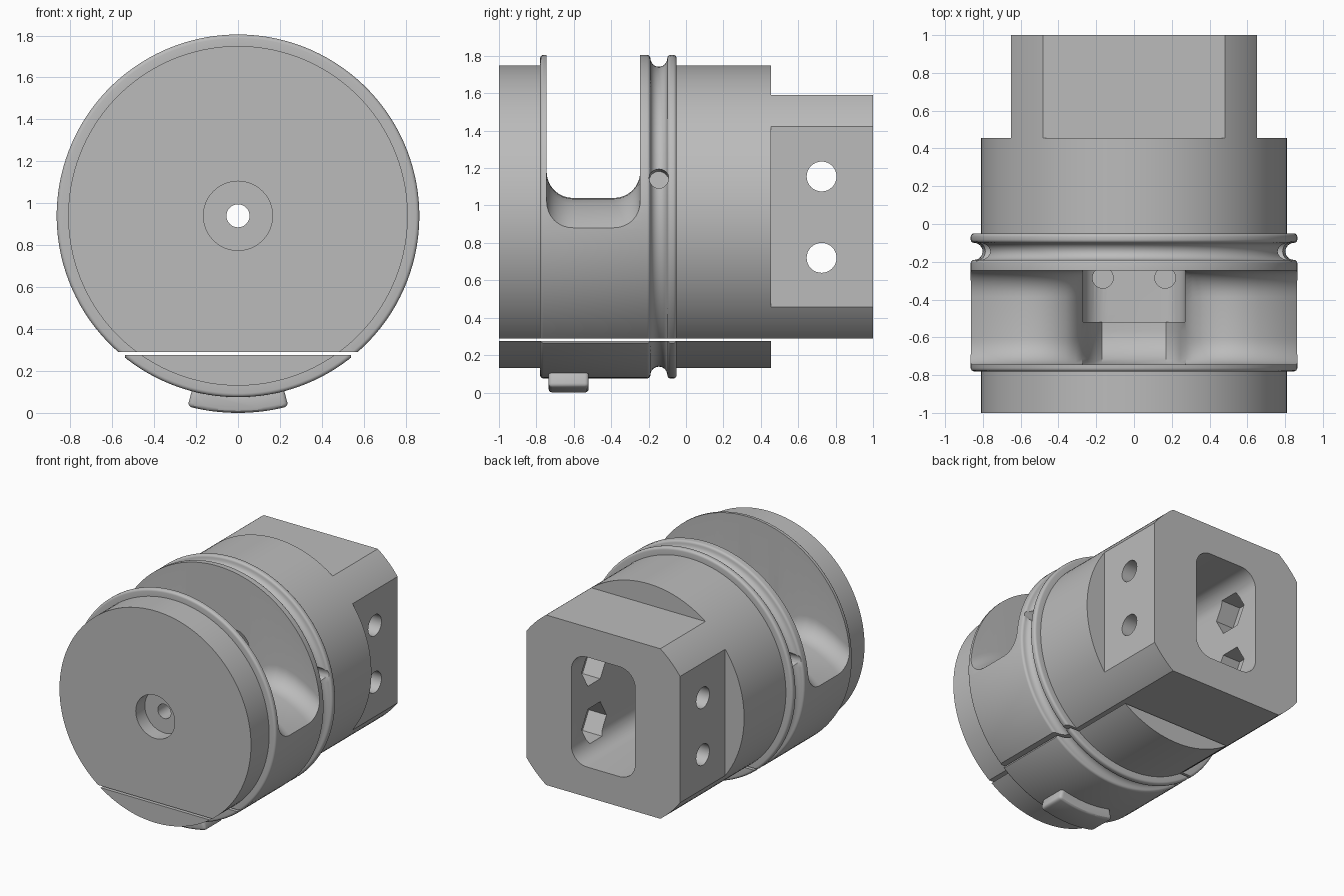
import bpy, bmesh, math
from mathutils import Vector

cube = bpy.data.objects.get("Cube")
if cube:
    bpy.data.objects.remove(cube, do_unlink=True)

AXIS_Z = 0.94          # height of the barrel's axis
grey = bpy.data.materials.new("machined grey")
grey.use_nodes = True
grey.diffuse_color = (0.5, 0.5, 0.5, 1)
grey.node_tree.nodes["Principled BSDF"].inputs["Base Color"].default_value = grey.diffuse_color


def finish(name, bm):
    bmesh.ops.recalc_face_normals(bm, faces=bm.faces)
    mesh = bpy.data.meshes.new(name)
    bm.to_mesh(mesh)
    bm.free()
    mesh.materials.append(grey)
    ob = bpy.data.objects.new(name, mesh)
    bpy.context.collection.objects.link(ob)
    return ob


def loft(name, rings):
    """Skin a list of closed rings and cap both ends."""
    bm = bmesh.new()
    loops = [[bm.verts.new(p) for p in ring] for ring in rings]
    for a, b in zip(loops, loops[1:]):
        for i in range(len(a)):
            j = (i + 1) % len(a)
            bm.faces.new((a[i], a[j], b[j], b[i]))
    bm.faces.new(loops[0])
    bm.faces.new(loops[-1])
    return finish(name, bm)


def along_y(name, outline, y0, y1):
    return loft(name, [[(x, y, z) for x, z in outline] for y in (y0, y1)])


def box(name, x0, x1, y0, y1, z0, z1):
    return along_y(name, [(x0, z0), (x1, z0), (x1, z1), (x0, z1)], y0, y1)


def rod(name, start, end, radius, sides=32):
    start, end = Vector(start), Vector(end)
    turn = (end - start).to_track_quat('Z', 'Y')
    ring = [turn @ Vector((radius * math.cos(t), radius * math.sin(t), 0))
            for t in (math.tau * i / sides for i in range(sides))]
    return loft(name, [[start + p for p in ring], [end + p for p in ring]])


def apply(ob, kind, **settings):
    mod = ob.modifiers.new(kind.lower(), kind)
    for key, value in settings.items():
        setattr(mod, key, value)
    bpy.context.view_layer.objects.active = ob
    bpy.ops.object.modifier_apply(modifier=mod.name)


def carve(ob, cutter, operation='DIFFERENCE'):
    apply(ob, 'BOOLEAN', object=cutter, operation=operation, solver='EXACT')
    bpy.data.objects.remove(cutter, do_unlink=True)


def smooth(ob):
    bpy.ops.object.select_all(action='DESELECT')
    ob.select_set(True)
    bpy.context.view_layer.objects.active = ob
    bpy.ops.object.shade_smooth_by_angle(angle=math.radians(30))


def arc(cx, cy, r, start, end, steps):
    return [(cx + r * math.cos(math.radians(start + (end - start) * i / steps)),
             cy + r * math.sin(math.radians(start + (end - start) * i / steps)))
            for i in range(steps + 1)]


def barrel(name):
    """Turned body: narrow nose, wide collar with a ring groove, narrow tail."""
    slim, wide, soft = 0.81, 0.865, 0.018
    groove, half = -0.145, 0.045
    profile = [(-1, slim), (-0.78, slim)]
    for edge, a, b in ((-0.78 + soft, 180, 90), (groove - half - soft, 90, 0)):
        profile += arc(edge, wide - soft, soft, a, b, 4)
    profile += arc(groove, wide - soft, half, 180, 360, 12)[1:-1]
    for edge, a, b in ((groove + half + soft, 180, 90), (-0.05 - soft, 90, 0)):
        profile += arc(edge, wide - soft, soft, a, b, 4)
    profile += [(-0.05, slim), (1, slim)]
    n = 128
    angles = [math.tau * (i + 0.5) / n for i in range(n)]
    return loft(name, [[(r * math.cos(t), y, AXIS_Z + r * math.sin(t)) for t in angles]
                       for y, r in profile])


# Main body with its flat underside and squared tail
body = barrel("main_body")
carve(body, box("under_cut", -2, 2, -2, 2, -1, 0.29))
carve(body, box("top_flat", -2, 2, 0.455, 2, 1.59, 3))
for s in (-1, 1):
    carve(body, box("side_flat", *sorted((s * 0.65, s * 2)), 0.455, 2, -1, 3))

# Saddle slot: a round-cornered U section whose floor rolls into the central duct
floor = [(0, 0.53), (0.17, 0.54), (0.21, 0.6), (0.245, 0.72), (0.275, 0.86), (0.31, 0.94),
         (0.36, 0.99), (0.43, 1.025), (0.5, 1.04), (0.58, 1.035), (0.66, 1.01),
         (0.74, 0.97), (0.81, 0.925), (0.9, 0.85)]
stations = [(-x, z) for x, z in reversed(floor[1:])] + floor
slot = []
for x, z in stations:
    r = 0.14 if abs(x) > 0.3 else 0.18
    u = [(-0.745, 2.2)] + arc(-0.745 + r, z + r, r, 180, 270, 8)
    u += arc(-0.245 - r, z + r, r, 270, 360, 8) + [(-0.245, 2.2)]
    slot.append([(x, y, h) for y, h in u])
carve(body, loft("saddle_slot", slot))

# Duct from the tail into the slot
rx, rz, rc = 0.27, 0.42, 0.13
duct = []
for sx, sz, a in ((1, 1, 0), (-1, 1, 90), (-1, -1, 180), (1, -1, 270)):
    duct += arc(sx * (rx - rc), AXIS_Z + sz * (rz - rc), rc, a, a + 90, 8)
carve(body, along_y("duct", duct, -0.52, 1.2))

# Cross bolts with hexagonal nut pockets inside the duct
for z in (0.72, 1.155):
    carve(body, rod("bolt_hole", (-1, 0.725, z), (1, 0.725, z), 0.08))
    carve(body, rod("nut_pocket", (-0.42, 0.725, z), (0.42, 0.725, z), 0.15, 6))

# Nose counterbore and pilot hole
carve(body, rod("counterbore", (0, -1.2, AXIS_Z), (0, -0.89, AXIS_Z), 0.165, 48))
carve(body, rod("pilot_hole", (0, -1.2, AXIS_Z), (0, -0.5, AXIS_Z), 0.055))

# Small drilled holes in the groove and the duct floor
for s in (-1, 1):
    carve(body, rod("groove_hole", (s * 1.0, -0.145, 1.16), (s * 0.6, -0.145, 1.13), 0.052))
    carve(body, rod("floor_hole", (s * 0.165, -0.285, 0.8), (s * 0.165, -0.285, 0.1), 0.055))
smooth(body)

# Separate lower plate, the missing segment of the barrel
plate = barrel("lower_plate")
carve(plate, box("segment", -0.54, 0.54, -2, 0.455, -1, 0.275), 'INTERSECT')
smooth(plate)

# Curved key under the plate
outline = arc(0, AXIS_Z, 0.94, 255.2, 284.8, 16) + arc(0, AXIS_Z, 0.845, 284.8, 255.2, 16)
key = along_y("locating_key", outline, -0.735, -0.52)
apply(key, 'BEVEL', width=0.02, segments=3, limit_method='ANGLE', angle_limit=math.radians(40))
smooth(key)
